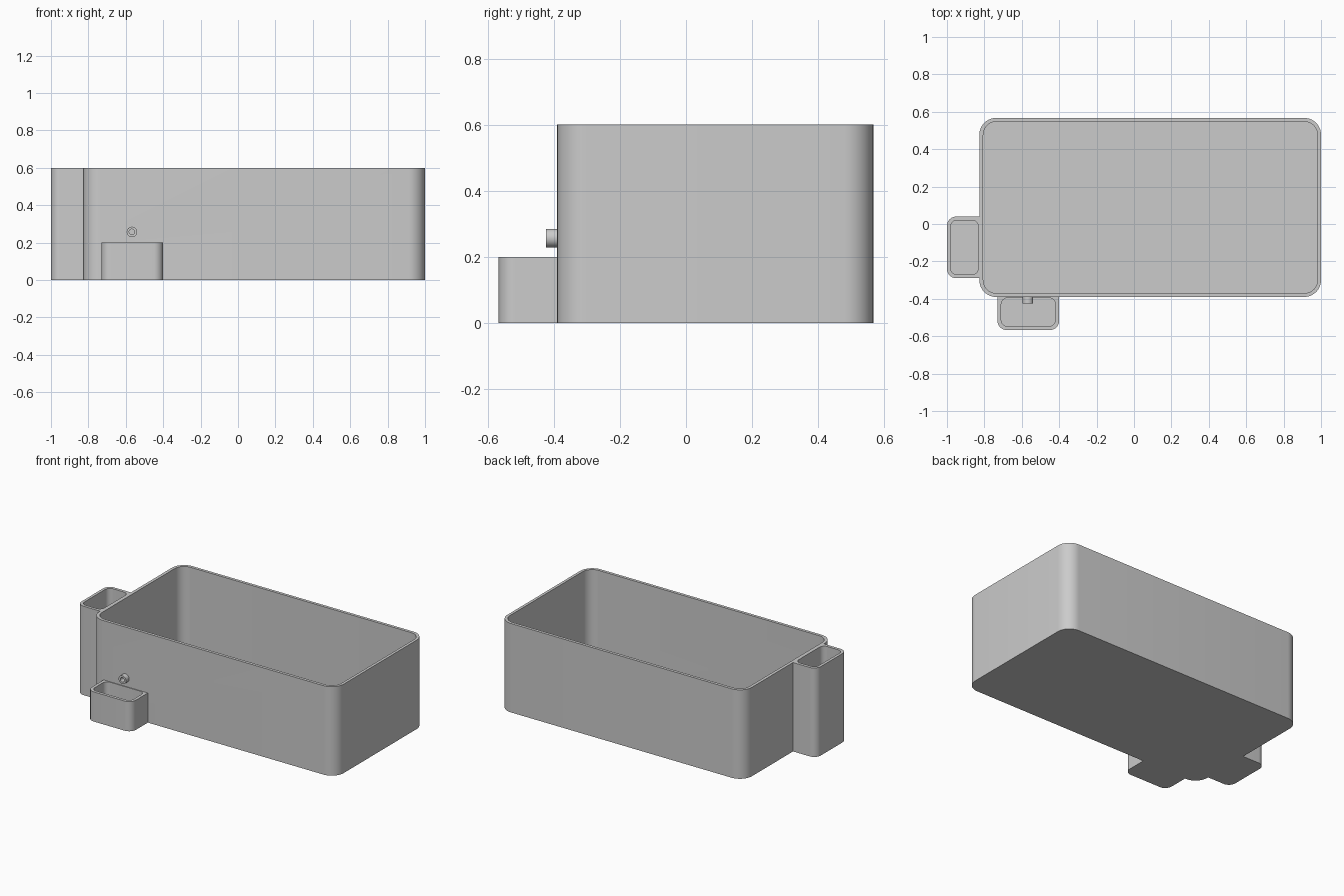
import bpy, bmesh, math
from mathutils import Matrix, Vector

if "Cube" in bpy.data.objects:
    bpy.data.objects.remove(bpy.data.objects["Cube"])

grey = bpy.data.materials.new("plain grey")
grey.use_nodes = True
grey.diffuse_color = (0.6, 0.6, 0.6, 1)
grey.node_tree.nodes["Principled BSDF"].inputs["Base Color"].default_value = (0.6, 0.6, 0.6, 1)


def finish(name, bm):
    """Turn a bmesh into a named object with sharp-edged smooth shading."""
    bmesh.ops.remove_doubles(bm, verts=bm.verts, dist=1e-5)
    bmesh.ops.recalc_face_normals(bm, faces=bm.faces)
    mesh = bpy.data.meshes.new(name)
    bm.to_mesh(mesh)
    bm.free()
    mesh.materials.append(grey)
    obj = bpy.data.objects.new(name, mesh)
    bpy.context.collection.objects.link(obj)
    return obj


def smooth(obj):
    bpy.ops.object.select_all(action='DESELECT')
    obj.select_set(True)
    bpy.context.view_layer.objects.active = obj
    bpy.ops.object.shade_smooth_by_angle(angle=math.radians(30))


def rounded_outline(x0, x1, y0, y1, radii, steps=10):
    """Counter-clockwise outline; radii start at the +x +y corner."""
    points = []
    for i, r in enumerate(radii):
        cx = x1 - r if i in (0, 3) else x0 + r
        cy = y1 - r if i in (0, 1) else y0 + r
        for s in range(steps + 1):
            a = math.pi / 2 * (i + s / steps)
            points.append((cx + r * math.cos(a), cy + r * math.sin(a)))
    return points


def vessel(name, outer, inner, height, floor=0.02):
    """Open container: bottom, outer wall, rim, inner wall and floor."""
    bm = bmesh.new()
    levels = ((outer, 0), (outer, height), (inner, height), (inner, floor))
    rings = [[bm.verts.new((x, y, z)) for x, y in pts] for pts, z in levels]
    n = len(outer)
    for low, high in zip(rings, rings[1:]):
        for i in range(n):
            j = (i + 1) % n
            bm.faces.new((low[i], low[j], high[j], high[i]))
    bm.faces.new(rings[0][::-1])
    bm.faces.new(rings[-1])
    return finish(name, bm)


# Large rounded tub
tub = vessel("tub",
             rounded_outline(-0.827, 1, -0.39, 0.567, [0.09] * 4),
             rounded_outline(-0.806, 0.981, -0.37, 0.547, [0.07] * 4), 0.6)

# Tall narrow tank against the right wall, square where it meets the tub
side_tank = vessel("side_tank",
                   rounded_outline(-1, -0.827, -0.29, 0.04, [0, 0.05, 0.05, 0]),
                   rounded_outline(-0.981, -0.832, -0.27, 0.02, [0.035] * 4), 0.6)

# Low tray against the front wall
front_tray = vessel("front_tray",
                    rounded_outline(-0.73, -0.4, -0.567, -0.39, [0, 0, 0.05, 0.05]),
                    rounded_outline(-0.71, -0.42, -0.547, -0.395, [0.035] * 4), 0.2)

# Short drain pipe above the tray
spout_at = Vector((-0.567, 0, 0.257))
bm = bmesh.new()
circles = []
for radius, y in ((0.028, -0.39), (0.028, -0.424), (0.015, -0.424), (0.015, -0.37)):
    turn = Matrix.Translation(spout_at + Vector((0, y, 0))) @ Matrix.Rotation(math.pi / 2, 4, 'X')
    circles.append(bmesh.ops.create_circle(bm, segments=32, radius=radius, matrix=turn)["verts"])
for a, b in zip(circles, circles[1:]):
    for i in range(32):
        j = (i + 1) % 32
        bm.faces.new((a[i], a[j], b[j], b[i]))
spout = finish("spout", bm)

# Drain hole through the tub wall
bm = bmesh.new()
bmesh.ops.create_cone(bm, cap_ends=True, segments=32, radius1=0.015, radius2=0.015, depth=0.1,
                      matrix=Matrix.Translation(spout_at + Vector((0, -0.38, 0)))
                      @ Matrix.Rotation(math.pi / 2, 4, 'X'))
cutter = finish("drain_cutter", bm)
cutter.hide_render = True
cut = tub.modifiers.new("drain hole", 'BOOLEAN')
cut.operation = 'DIFFERENCE'
cut.solver = 'EXACT'
cut.object = cutter
bpy.context.view_layer.objects.active = tub
bpy.ops.object.modifier_apply(modifier=cut.name)
bpy.data.objects.remove(cutter)

for part in (tub, side_tank, front_tray, spout):
    smooth(part)
